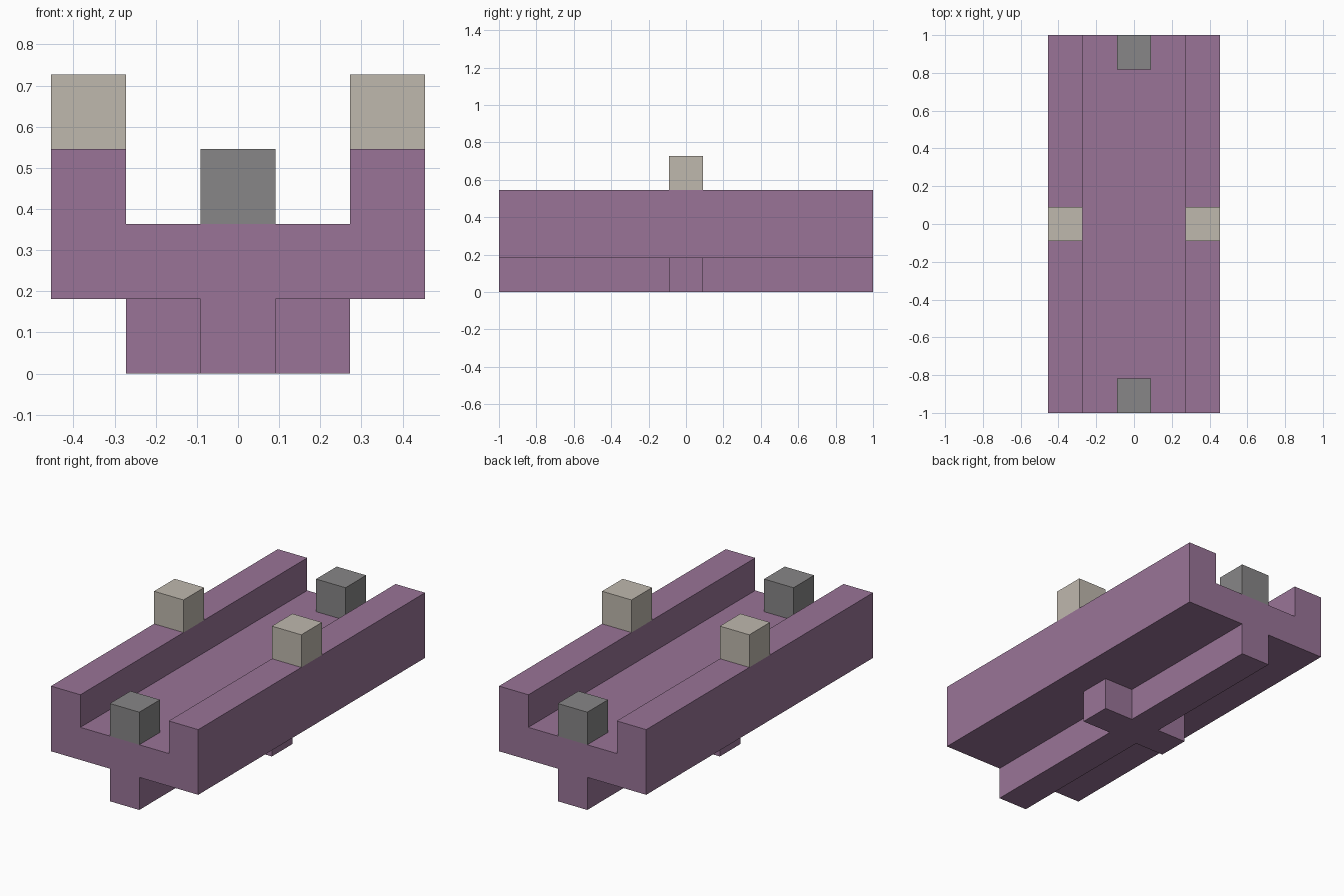
import bpy
import bmesh

cube = bpy.data.objects.get("Cube")
if cube:
    bpy.data.objects.remove(cube, do_unlink=True)

U = 2 / 11           # one block
HALF_LENGTH = 5.5    # in blocks


def material(name, rgb):
    mat = bpy.data.materials.new(name)
    mat.use_nodes = True
    color = (*rgb, 1)
    mat.diffuse_color = color
    mat.node_tree.nodes["Principled BSDF"].inputs["Base Color"].default_value = color
    return mat


purple = material("dusty purple", (0.32, 0.175, 0.31))
beige = material("warm beige", (0.52, 0.48, 0.42))
grey = material("mid grey", (0.245, 0.24, 0.242))


def prism(name, profile, y0, y1, mat):
    """Extrude an x-z profile, given in blocks, along y."""
    bm = bmesh.new()
    face = bm.faces.new([bm.verts.new((x * U, y0 * U, z * U)) for x, z in profile])
    extruded = bmesh.ops.extrude_face_region(bm, geom=[face])["geom"]
    moved = [v for v in extruded if isinstance(v, bmesh.types.BMVert)]
    bmesh.ops.translate(bm, verts=moved, vec=(0, (y1 - y0) * U, 0))
    bmesh.ops.recalc_face_normals(bm, faces=bm.faces)
    mesh = bpy.data.meshes.new(name)
    bm.to_mesh(mesh)
    bm.free()
    mesh.materials.append(mat)
    obj = bpy.data.objects.new(name, mesh)
    bpy.context.collection.objects.link(obj)
    return obj


def block(name, x, y, z, mat, width=1):
    """A box one block deep and high, centred on x and y, standing on z."""
    a, b = x - width / 2, x + width / 2
    return prism(name, [(a, z), (b, z), (b, z + 1), (a, z + 1)], y - 0.5, y + 0.5, mat)


# Trough with raised side walls and a central keel, mirrored from one half
half = [(0.5, 0), (0.5, 1), (2.5, 1), (2.5, 3), (1.5, 3), (1.5, 2)]
outline = half + [(-x, z) for x, z in reversed(half)]
prism("trough_body", outline, -HALF_LENGTH, HALF_LENGTH, purple)

# Short cross arms under the middle
for side, sign in (("left", 1), ("right", -1)):
    block(side + "_keel_arm", sign, 0, 0, purple)
    # Pegs on the walls
    block(side + "_wall_peg", sign * 2, 0, 3, beige)

# Pegs on the floor at both ends
for end, sign in (("front", -1), ("back", 1)):
    block(end + "_floor_peg", 0, sign * (HALF_LENGTH - 0.5), 2, grey)
